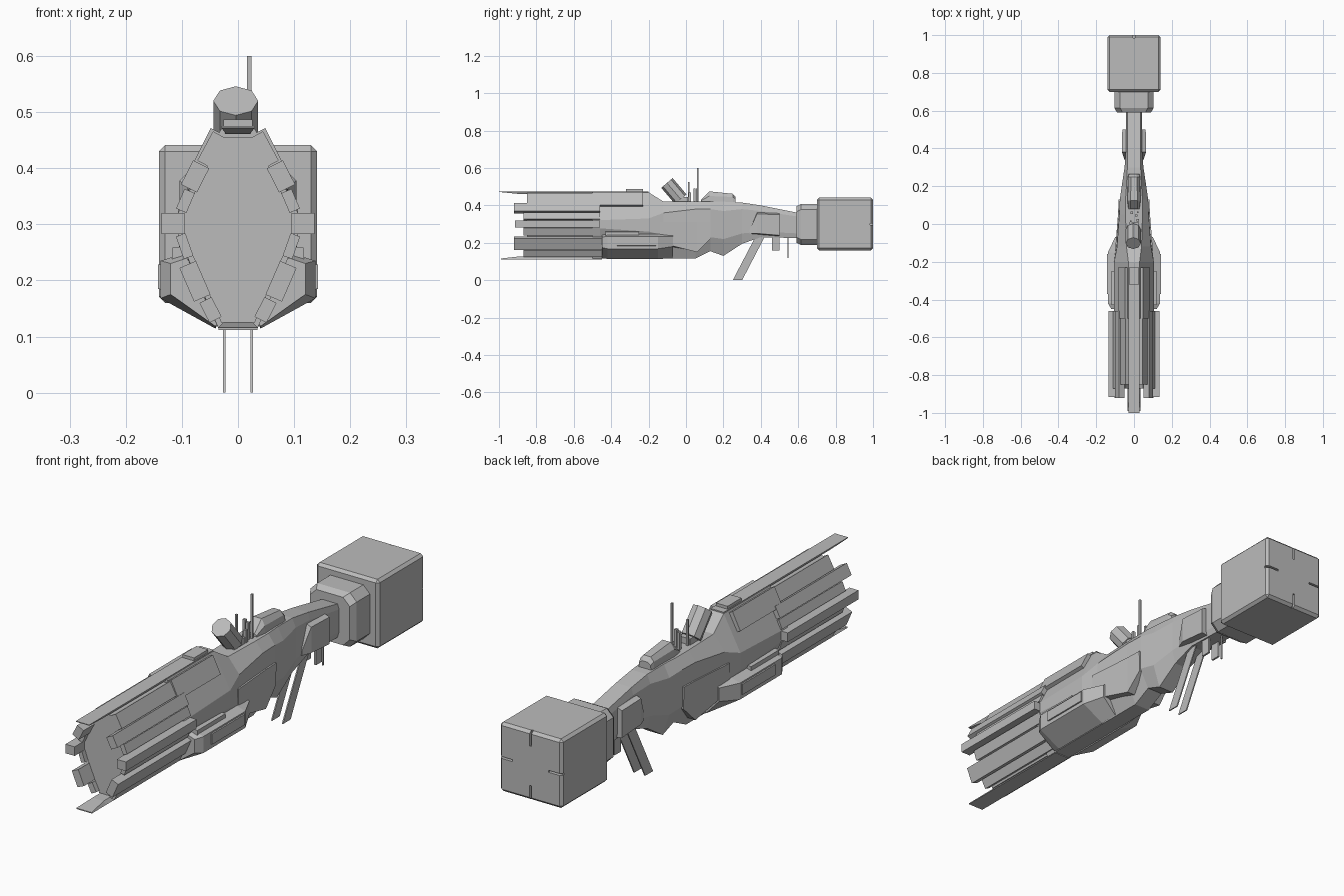
import bpy, bmesh, math
from mathutils import Vector, Matrix

if "Cube" in bpy.data.objects:
    bpy.data.objects.remove(bpy.data.objects["Cube"])

grey = bpy.data.materials.new("hull_grey")
grey.diffuse_color = (0.5, 0.5, 0.5, 1)
grey.use_nodes = True
grey.node_tree.nodes["Principled BSDF"].inputs["Base Color"].default_value = grey.diffuse_color


def finish(name, bm):
    bmesh.ops.recalc_face_normals(bm, faces=bm.faces)
    me = bpy.data.meshes.new(name)
    bm.to_mesh(me)
    bm.free()
    me.materials.append(grey)
    ob = bpy.data.objects.new(name, me)
    bpy.context.collection.objects.link(ob)
    return ob


def add_loft(bm, rings):
    """rings: list of (y, [(x, z), ...]) closed cross-sections"""
    rows = [[bm.verts.new((x, y, z)) for x, z in pts] for y, pts in rings]
    n = len(rows[0])
    for a, b in zip(rows, rows[1:]):
        for i in range(n):
            j = (i + 1) % n
            bm.faces.new((a[i], a[j], b[j], b[i]))
    bm.faces.new(rows[0])
    bm.faces.new(rows[-1])


def flip(pts):
    return [(-x, z) for x, z in pts]


def centre_loft(name, rings):
    """symmetric body from right-half sections listed top to bottom"""
    bm = bmesh.new()
    add_loft(bm, [(y, h + flip(h)[::-1]) for y, h in rings])
    return finish(name, bm)


def pair_loft(name, rings):
    """part repeated on both sides"""
    bm = bmesh.new()
    add_loft(bm, rings)
    add_loft(bm, [(y, flip(p)) for y, p in rings])
    return finish(name, bm)


def slab_pair(name, y0, y1, p, q, thick):
    """plate lying on the slanted hull side between p (upper) and q (lower)"""
    d = (Vector(q) - Vector(p)).normalized()
    n = Vector((-d.y, d.x)) * thick
    if n.x < 0:
        n = -n
    inner = n.normalized() * -0.012
    P, Q = Vector(p), Vector(q)
    pts = [tuple(v) for v in (P + inner, P + n, Q + n, Q + inner)]
    return pair_loft(name, [(y0, pts), (y1, pts)])


def add_box(bm, x0, x1, y0, y1, z0, z1):
    m = Matrix.Translation(((x0 + x1) / 2, (y0 + y1) / 2, (z0 + z1) / 2))
    m = m @ Matrix.Diagonal((x1 - x0, y1 - y0, z1 - z0, 1))
    bmesh.ops.create_cube(bm, size=1, matrix=m)


def box(name, *b, bevel=0):
    bm = bmesh.new()
    add_box(bm, *b)
    if bevel:
        bmesh.ops.bevel(bm, geom=bm.edges[:], offset=bevel, segments=1, affect='EDGES')
    return finish(name, bm)


# Inner core and main hull with neck
core = [(.03, .455), (.1, .31), (.1, .29), (.03, .125)]
centre_loft("inner_core", [(-.85, core), (-.45, core)])
centre_loft("main_hull", [
    (-.50, [(.03, .47), (.107, .32), (.107, .28), (.035, .115)]),
    (-.20, [(.03, .47), (.105, .33), (.105, .26), (.035, .115)]),
    (-.12, [(.04, .42), (.09, .36), (.095, .24), (.035, .115)]),
    (.05, [(.045, .42), (.078, .38), (.08, .22), (.035, .115)]),
    (.13, [(.045, .42), (.075, .38), (.075, .23), (.035, .155)]),
    (.20, [(.04, .42), (.065, .37), (.065, .22), (.035, .13)]),
    (.30, [(.035, .415), (.05, .38), (.05, .25), (.035, .195)]),
    (.40, [(.035, .40), (.042, .37), (.042, .26), (.035, .23)]),
    (.60, [(.035, .36), (.042, .34), (.042, .25), (.035, .225)]),
])

# Top and bottom keel blades with pointed tips
centre_loft("top_blade", [(-1, [(.03, .475), (.03, .472)]),
                          (-.9, [(.03, .475), (.022, .462)]),
                          (-.2, [(.03, .475), (.022, .46)])])
centre_loft("bottom_blade", [(-.99, [(.035, .116), (.035, .112)]),
                             (-.9, [(.025, .126), (.035, .112)]),
                             (-.45, [(.025, .126), (.035, .112)])])
box("top_plate", -.026, .026, -.32, -.23, .47, .487)

# Armour panels and forward bars
slab_pair("upper_panel", -.50, -.23, (.036, .465), (.071, .395), .014)
slab_pair("upper_block", -.85, -.48, (.034, .46), (.062, .408), .012)
slab_pair("upper_bar", -.92, -.46, (.062, .405), (.084, .362), .02)
slab_pair("upper_strip", -.87, -.46, (.088, .36), (.103, .325), .008)
slab_pair("lower_strip", -.87, -.46, (.105, .28), (.091, .24), .006)
slab_pair("lower_bar", -.92, -.45, (.086, .23), (.06, .17), .02)
slab_pair("lower_block", -.87, -.45, (.058, .165), (.04, .13), .012)
side = [(.095, .32), (.136, .32), (.136, .283), (.095, .283)]
pair_loft("side_bar", [(-.915, side), (-.46, side)])

# Lower side pods and their plates
pair_loft("side_pod", [
    (-.45, [(.09, .24), (.12, .23), (.12, .175), (.04, .118), (.03, .14)]),
    (-.42, [(.09, .25), (.138, .235), (.138, .168), (.04, .114), (.03, .14)]),
    (-.15, [(.09, .25), (.138, .235), (.138, .168), (.04, .114), (.03, .14)]),
    (-.07, [(.08, .25), (.10, .235), (.10, .18), (.04, .116), (.03, .14)]),
])
pod = [(.12, .232), (.143, .228), (.143, .185), (.12, .18)]
pair_loft("pod_plate", [(-.37, pod), (-.16, pod)])
lip = [(.09, .262), (.118, .258), (.118, .235), (.09, .235)]
pair_loft("pod_lip", [(-.43, lip), (-.25, lip)])

# Mid hull plates and neck pads
pair_loft("mid_plate", [(-.14, [(.08, .31), (.1, .31), (.1, .2), (.07, .19)]),
                        (.06, [(.07, .31), (.084, .31), (.084, .15), (.04, .15)]),
                        (.13, [(.065, .31), (.082, .31), (.08, .22), (.06, .22)])])
pair_loft("neck_pad", [(.34, [(.035, .27), (.05, .27), (.05, .25), (.035, .25)]),
                       (.38, [(.035, .365), (.064, .355), (.064, .25), (.035, .245)]),
                       (.50, [(.035, .36), (.062, .35), (.062, .24), (.035, .235)])])

# Engine collar with chamfered corners
def collar(w, z0, z1, c):
    return [(w - c, z1), (w, z1 - c), (w, z0 + c), (w - c, z0)]

centre_loft("engine_collar", [(.59, collar(.09, .20, .395, .03)),
                              (.615, collar(.104, .188, .408, .03)),
                              (.71, collar(.104, .188, .408, .03))])

# Engine block with four notches in the rear face
engine = box("engine_block", -.141, .141, .70, 1, .16, .441, bevel=.011)
bm = bmesh.new()
for s in (-1, 1):
    add_box(bm, -.004, .004, .985, 1.02, .3 + s * .115 - .035, .3 + s * .115 + .035)
    xs = sorted((s * .08, s * .15))
    add_box(bm, xs[0], xs[1], .985, 1.02, .296, .304)
cutter = finish("notch_cutter", bm)
cutter.hide_render = True
cutter.display_type = 'WIRE'
mod = engine.modifiers.new("notches", 'BOOLEAN')
mod.operation = 'DIFFERENCE'
mod.object = cutter

# Canopy
centre_loft("canopy", [(.08, [(.018, .43), (.028, .425), (.03, .41)]),
                       (.125, [(.018, .475), (.034, .45), (.036, .41)]),
                       (.25, [(.016, .462), (.03, .445), (.032, .41)]),
                       (.265, [(.012, .445), (.026, .435), (.028, .41)])])

# Tilted drum on the deck
a, b = Vector((-.004, -.102, .52)), Vector((-.004, -.028, .433))
bm = bmesh.new()
rot = (b - a).to_track_quat('Z', 'Y').to_matrix().to_4x4()
bmesh.ops.create_cone(bm, cap_ends=True, segments=8, radius1=.04, radius2=.04,
                      depth=(b - a).length, matrix=Matrix.Translation((a + b) / 2) @ rot)
finish("deck_drum", bm)
box("drum_mount", -.025, .025, -.06, .01, .40, .445)

# Antennas
for i, (x, y, top, w) in enumerate([(.02, .062, .60, .004), (-.018, .015, .525, .004),
                                    (.012, .045, .49, .006), (-.012, .06, .49, .006),
                                    (.02, .02, .47, .006)]):
    box(f"antenna_{i + 1}", x - w, x + w, y - w, y + w, .41, top)

# Landing legs, belly fins and probe
bm = bmesh.new()
for s in (-1, 1):
    quads = [[bm.verts.new((s * x, y, z)) for y, z in
              ((.25, 0), (.30, 0), (.425, .24), (.365, .22))] for x in (.022, .027)]
    bm.faces.new(quads[0])
    bm.faces.new(quads[1])
    for i in range(4):
        j = (i + 1) % 4
        bm.faces.new((quads[0][i], quads[0][j], quads[1][j], quads[1][i]))
    add_box(bm, s * .025 - .004, s * .025 + .004, .46, .50, .16, .25)
finish("legs_and_fins", bm)
box("belly_probe", -.003, .003, .543, .549, .12, .25)
